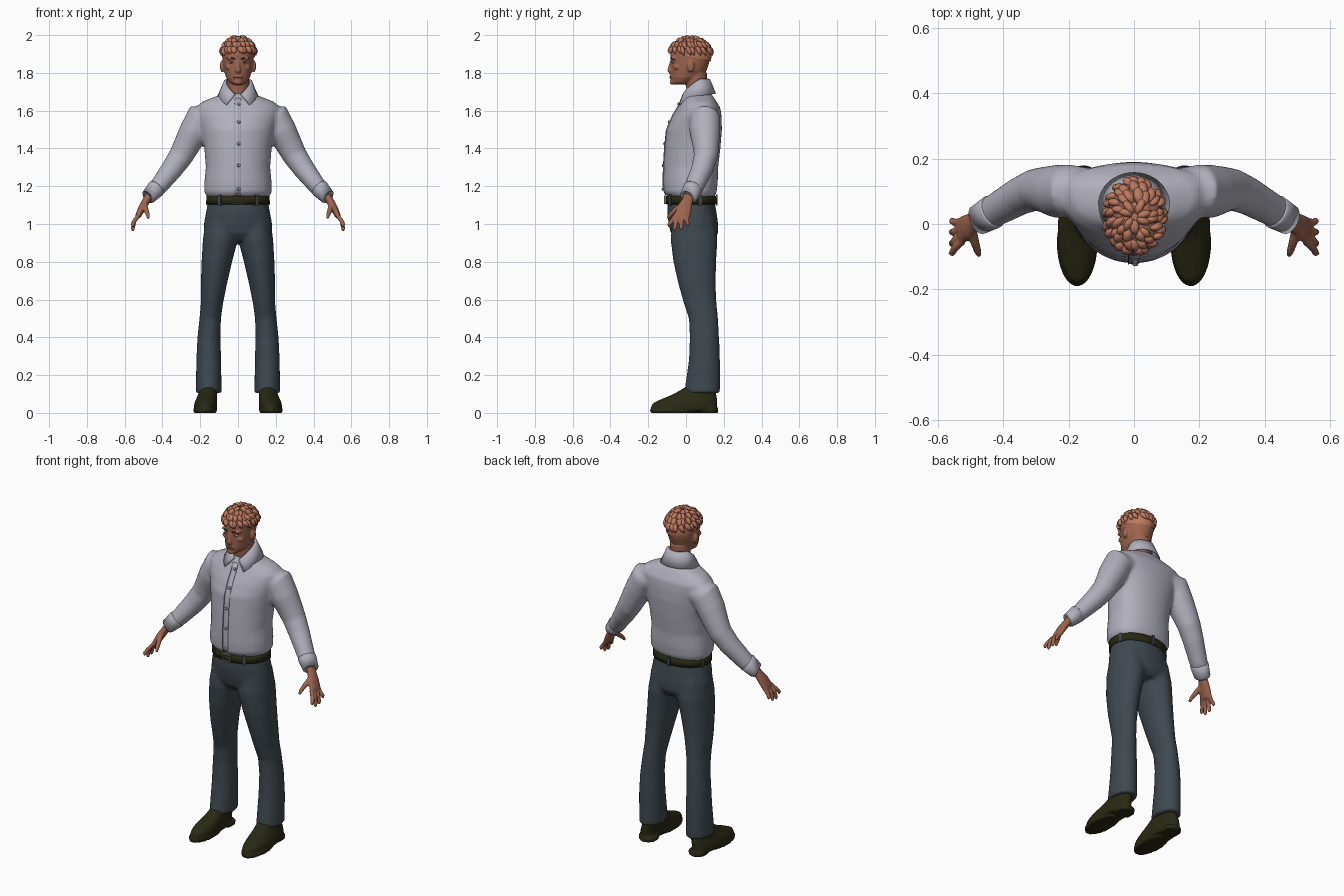
import bpy, bmesh, math, random
from mathutils import Vector, Matrix

random.seed(4)
cube = bpy.data.objects.get("Cube")
if cube:
    bpy.data.objects.remove(cube, do_unlink=True)


def material(name, r, g, b):
    m = bpy.data.materials.new(name)
    m.use_nodes = True
    m.diffuse_color = (r, g, b, 1)
    m.node_tree.nodes["Principled BSDF"].inputs["Base Color"].default_value = (r, g, b, 1)
    return m


shirt = material("shirt cloth", .44, .43, .50)
button = material("button grey", .25, .25, .29)
cloth = material("trouser cloth", .05, .066, .08)
leather = material("dark leather", .022, .022, .007)
metal = material("buckle metal", .22, .21, .15)
skin = material("skin", .34, .13, .078)
hair_mat = material("hair", .50, .19, .115)
lip = material("lips", .26, .08, .055)
eye_white = material("eye white", .5, .47, .45)
iris = material("iris", .05, .035, .03)


def skin_rings(bm, rings):
    """Bridge a list of point rings and close both ends."""
    loops = [[bm.verts.new(p) for p in ring] for ring in rings]
    n = len(loops[0])
    for a, b in zip(loops, loops[1:]):
        for i in range(n):
            j = (i + 1) % n
            bm.faces.new((a[i], a[j], b[j], b[i]))
    bm.faces.new(loops[0])
    bm.faces.new(loops[-1])


def loft(bm, stations, side=1, n=32, back_power=1.0, front_power=1.0):
    """Level sections: centre x, centre y, z, half width, front depth, back depth."""
    rings = []
    for cx, cy, z, rx, front, back in stations:
        ring = []
        for i in range(n):
            a = math.tau * i / n
            s = math.sin(a)
            y = back * s ** back_power if s > 0 else -front * (-s) ** front_power
            ring.append((side * (cx + rx * math.cos(a)), cy + y, z))
        rings.append(ring)
    skin_rings(bm, rings)


def tube(bm, stations, side=1, n=16):
    """Sections square to a path: x, y, z and two radii."""
    pts = [Vector((side * s[0], s[1], s[2])) for s in stations]
    rings = []
    for i, p in enumerate(pts):
        t = (pts[min(i + 1, len(pts) - 1)] - pts[max(i - 1, 0)]).normalized()
        u = t.cross(Vector((0, 1, 0)))
        u = u.normalized() if u.length > .01 else Vector((1, 0, 0))
        v = t.cross(u)
        ra, rb = stations[i][3:]
        rings.append([p + u * ra * math.cos(math.tau * k / n) + v * rb * math.sin(math.tau * k / n)
                      for k in range(n)])
    skin_rings(bm, rings)


def ball(bm, centre, radii):
    bmesh.ops.create_uvsphere(bm, u_segments=20, v_segments=12, radius=1,
                              matrix=Matrix.Translation(centre) @ Matrix.Diagonal((*radii, 1)))


def box(bm, centre, size, turn=0):
    bmesh.ops.create_cube(bm, size=1, matrix=Matrix.Translation(centre)
                          @ Matrix.Rotation(turn, 4, 'Z') @ Matrix.Diagonal((*size, 1)))


def finish(bm, name, mat, voxel=0, relax=3, smooth=True):
    bmesh.ops.recalc_face_normals(bm, faces=bm.faces)
    me = bpy.data.meshes.new(name)
    bm.to_mesh(me)
    bm.free()
    me.materials.append(mat)
    for p in me.polygons:
        p.use_smooth = smooth
    ob = bpy.data.objects.new(name, me)
    bpy.context.collection.objects.link(ob)
    if voxel:
        r = ob.modifiers.new("blend", 'REMESH')
        r.mode, r.voxel_size, r.use_smooth_shade = 'VOXEL', voxel, True
        s = ob.modifiers.new("relax", 'SMOOTH')
        s.factor, s.iterations = .5, relax
    return ob


SIDES = ((1, "left"), (-1, "right"))

# Trousers: pelvis and legs blended together
bm = bmesh.new()
loft(bm, [(0, .03, 1.13, .157, .125, .12), (0, .03, 1.06, .17, .13, .132), (0, .035, 1.0, .181, .127, .135),
          (0, .04, .95, .183, .12, .13), (0, .045, .91, .12, .09, .1)], back_power=.85)
for s, _ in SIDES:
    loft(bm, [(.088, .04, 1.03, .08, .11, .11), (.093, .04, .92, .093, .122, .127),
              (.112, .045, .8, .081, .112, .115), (.128, .06, .68, .069, .1, .097),
              (.138, .075, .58, .059, .087, .087), (.147, .09, .5, .057, .075, .08),
              (.154, .1, .4, .061, .08, .075), (.155, .1, .28, .066, .085, .08),
              (.155, .09, .105, .068, .1, .09)], s)
finish(bm, "trousers", cloth, .011, 4)

# Shirt: torso and sleeves blended together
torso = [(0, .03, 1.14, .163, .125, .12), (0, .03, 1.17, .179, .147, .132), (0, .03, 1.22, .178, .15, .138),
         (0, .03, 1.3, .17, .148, .14), (0, .04, 1.4, .178, .152, .142), (0, .06, 1.5, .196, .162, .13),
         (0, .08, 1.57, .218, .152, .108), (0, .09, 1.615, .226, .135, .092), (0, .085, 1.647, .19, .112, .077),
         (0, .07, 1.675, .12, .09, .075), (0, .065, 1.695, .07, .055, .06)]
bm = bmesh.new()
loft(bm, torso, n=48, back_power=.7)
for s, _ in SIDES:
    tube(bm, [(.13, .1, 1.565, .06, .07), (.2, .1, 1.553, .088, .082), (.235, .1, 1.487, .078, .081),
              (.27, .105, 1.42, .071, .071), (.302, .105, 1.36, .065, .064), (.35, .085, 1.29, .058, .058),
              (.42, .045, 1.2, .048, .051), (.472, .015, 1.147, .038, .046)], s, 24)
finish(bm, "shirt", shirt, .01, 4)

# Cuffs
bm = bmesh.new()
for s, _ in SIDES:
    tube(bm, [(.43, .039, 1.191, .046, .05), (.433, .037, 1.188, .049, .053),
              (.475, .013, 1.143, .04, .047), (.478, .011, 1.141, .035, .042)], s, 24)
finish(bm, "cuffs", shirt)


def torso_front(z):
    for a, b in zip(torso, torso[1:]):
        if a[2] <= z <= b[2]:
            f = (z - a[2]) / (b[2] - a[2])
            return (a[1] - a[4]) * (1 - f) + (b[1] - b[4]) * f


# Button strip and buttons
bm = bmesh.new()
tube(bm, [(0, torso_front(z) + .001, z, .017, .005) for z in [1.155 + .03 * i for i in range(18)]], n=12)
finish(bm, "button_strip", shirt)
bm = bmesh.new()
for z in (1.185, 1.31, 1.425, 1.54, 1.635):
    ball(bm, (.004, torso_front(z) - .005, z), (.009, .006, .009))
tube(bm, [(-.017, torso_front(z) - .001, z, .002, .004) for z in [1.16 + .03 * i for i in range(17)]], n=6)
finish(bm, "buttons_and_seam", button)

# Folded collar: inner stand, top fold, outer leaf
bm = bmesh.new()
rows = []
steps = 32
for i in range(steps + 1):
    f = i / steps
    rise = math.sin(math.pi * f)
    a = .25 + (math.tau - .5) * f
    low = .62 + (math.tau - 1.24) * f
    end = max(0, 1 - min(f, 1 - f) * 9)
    ry = .113 if math.cos(low) > 0 else .098
    top_z = 1.685 + .082 * min(1, 1.25 * rise)
    row = [(.062 * math.sin(a), .055 - .06 * math.cos(a), top_z - .04),
           (.064 * math.sin(a), .052 - .063 * math.cos(a), top_z),
           (.073 * math.sin(a), .053 - .072 * math.cos(a), top_z - .005),
           (.106 * math.sin(low), .057 - ry * math.cos(low), 1.655 + .035 * rise - .025 * end)]
    rows.append([bm.verts.new(p) for p in row])
for a, b in zip(rows, rows[1:]):
    for k in range(3):
        bm.faces.new((a[k], b[k], b[k + 1], a[k + 1]))
collar = finish(bm, "collar", shirt)
thick = collar.modifiers.new("thickness", 'SOLIDIFY')
thick.thickness, thick.offset = .008, 0

# Belt, loops and buckle
bm = bmesh.new()
loft(bm, [(0, .03, 1.104, .16, .13, .124), (0, .03, 1.106, .169, .138, .132),
          (0, .03, 1.148, .167, .136, .13), (0, .03, 1.15, .155, .125, .12)], n=48, back_power=.85)
finish(bm, "belt", leather)
bm = bmesh.new()
for a in (-125, -55, 20, 90, 160):
    r = math.radians(a)
    depth = .133 if a > 0 else .139
    box(bm, (.17 * math.cos(r), .03 + depth * math.sin(r) ** 1, 1.128), (.008, .016, .058), r)
finish(bm, "belt_loops", cloth, smooth=False)
bm = bmesh.new()
for x in (-.026, .026):
    box(bm, (x, -.111, 1.128), (.006, .01, .046))
for z in (1.108, 1.148):
    box(bm, (0, -.111, z), (.058, .01, .006))
box(bm, (.008, -.113, 1.128), (.034, .006, .005))
finish(bm, "buckle", metal, smooth=False)

# Shoes: upper, forefoot sole and heel
for s, label in SIDES:
    bm = bmesh.new()
    loft(bm, [(.172, -.03, .012, .058, .152, .192), (.172, -.03, .035, .061, .155, .195),
              (.171, -.03, .052, .06, .145, .195), (.167, -.01, .073, .055, .12, .175),
              (.16, .04, .1, .05, .105, .12), (.155, .07, .135, .043, .075, .08)], s, back_power=.75)
    loft(bm, [(.174, -.06, 0, .06, .128, .12), (.174, -.06, .02, .063, .132, .12)], s)
    loft(bm, [(.165, .11, 0, .05, .05, .06), (.165, .11, .024, .053, .05, .061)], s, back_power=.7)
    finish(bm, label + "_shoe", leather, .007, 2)

# Hands: palm, four fingers and a thumb
for s, label in SIDES:
    bm = bmesh.new()
    tube(bm, [(.462, .02, 1.16, .023, .03), (.485, .008, 1.125, .021, .029), (.508, -.008, 1.085, .02, .039),
              (.528, -.02, 1.045, .016, .042), (.533, -.023, 1.035, .01, .038)], s)
    for root, tip, z in ((-.053, -.09, .985), (-.034, -.06, .963), (-.013, -.025, .967), (.008, .01, .99)):
        tube(bm, [(.524, root, 1.05, .011, .011), (.549, (root + tip) / 2 - .004, 1.015, .0115, .0115),
                  (.557, tip, z + .012, .0105, .0105), (.556, tip, z, .006, .006)], s, 10)
    tube(bm, [(.497, -.015, 1.105, .016, .016), (.487, -.055, 1.075, .014, .014),
              (.478, -.083, 1.05, .0115, .0115), (.474, -.097, 1.03, .007, .007)], s, 10)
    finish(bm, label + "_hand", skin, .0045, 2)

# Head: skull, neck, nose, brow, chin and ears
bm = bmesh.new()
loft(bm, [(0, -.03, 1.738, .025, .04, .03), (0, -.02, 1.75, .046, .056, .06), (0, 0, 1.775, .063, .08, .08),
          (0, .02, 1.81, .074, .1, .088), (0, .025, 1.85, .08, .105, .097), (0, .025, 1.9, .083, .107, .105),
          (0, .025, 1.94, .075, .095, .1), (0, .025, 1.97, .05, .065, .07), (0, .025, 1.98, .02, .03, .03)])
loft(bm, [(0, .062, 1.65, .06, .055, .055), (0, .058, 1.7, .056, .056, .053), (0, .048, 1.8, .06, .05, .062)])
tube(bm, [(0, -.072, 1.868, .009, .01), (0, -.08, 1.835, .011, .013), (0, -.086, 1.81, .016, .013),
          (0, -.08, 1.799, .012, .008)])
ball(bm, (0, -.072, 1.751), (.022, .014, .014))
ball(bm, (0, -.074, 1.777), (.026, .012, .016))
for s, _ in SIDES:
    ball(bm, (s * .034, -.064, 1.877), (.028, .016, .008))
    ball(bm, (s * .047, -.047, 1.83), (.02, .018, .014))
    ball(bm, (s * .084, .025, 1.835), (.012, .02, .031))
finish(bm, "head", skin, .005, 2)

# Eyes, brows and mouth
for part, mat, dy, size in (("eye_whites", eye_white, -.068, (.014, .009, .0055)),
                            ("irises", iris, -.0735, (.005, .0045, .005))):
    bm = bmesh.new()
    for s, _ in SIDES:
        ball(bm, (s * .033, dy, 1.856), size)
    finish(bm, part, mat)
bm = bmesh.new()
for s, _ in SIDES:
    tube(bm, [(.016, -.08, 1.873, .003, .003), (.034, -.077, 1.88, .004, .004), (.056, -.062, 1.876, .002, .002)], s, 8)
finish(bm, "brows", iris)
bm = bmesh.new()
for z, h in ((1.782, .003), (1.776, .004)):
    ball(bm, (0, -.081, z), (.023, .007, h))
finish(bm, "mouth", lip)

# Hair: trimmed cap covered with overlapping tapered locks
centre, radii = Vector((.002, .023, 1.89)), Vector((.088, .113, .095))


def on_cap(angle, lift, grow=1.0):
    d = Vector((math.cos(angle) * math.cos(lift), math.sin(angle) * math.cos(lift), math.sin(lift)))
    return centre + Vector(a * b for a, b in zip(d, radii)) * grow


bm = bmesh.new()
ball(bm, centre, radii)
bmesh.ops.bisect_plane(bm, geom=bm.verts[:] + bm.edges[:] + bm.faces[:], plane_co=(0, .03, 1.885),
                       plane_no=(0, .25, 1), clear_inner=True)
for lift, count in ((.42, 22), (.75, 18), (1.05, 12), (1.35, 7)):
    for i in range(count):
        a = math.tau * (i + random.random() * .6) / count
        fringe = .1 if math.sin(a) < -.5 else 0
        sweep = random.uniform(.1, .35)
        path = []
        for k, width in enumerate((.008, .017, .015, .003)):
            p = on_cap(a + sweep * k / 3, lift + .12 - (.17 - fringe / 3) * k, 1.0 + .015 * k)
            path.append((*p, width, width * .75))
        tube(bm, path, n=8)
finish(bm, "hair", hair_mat)
